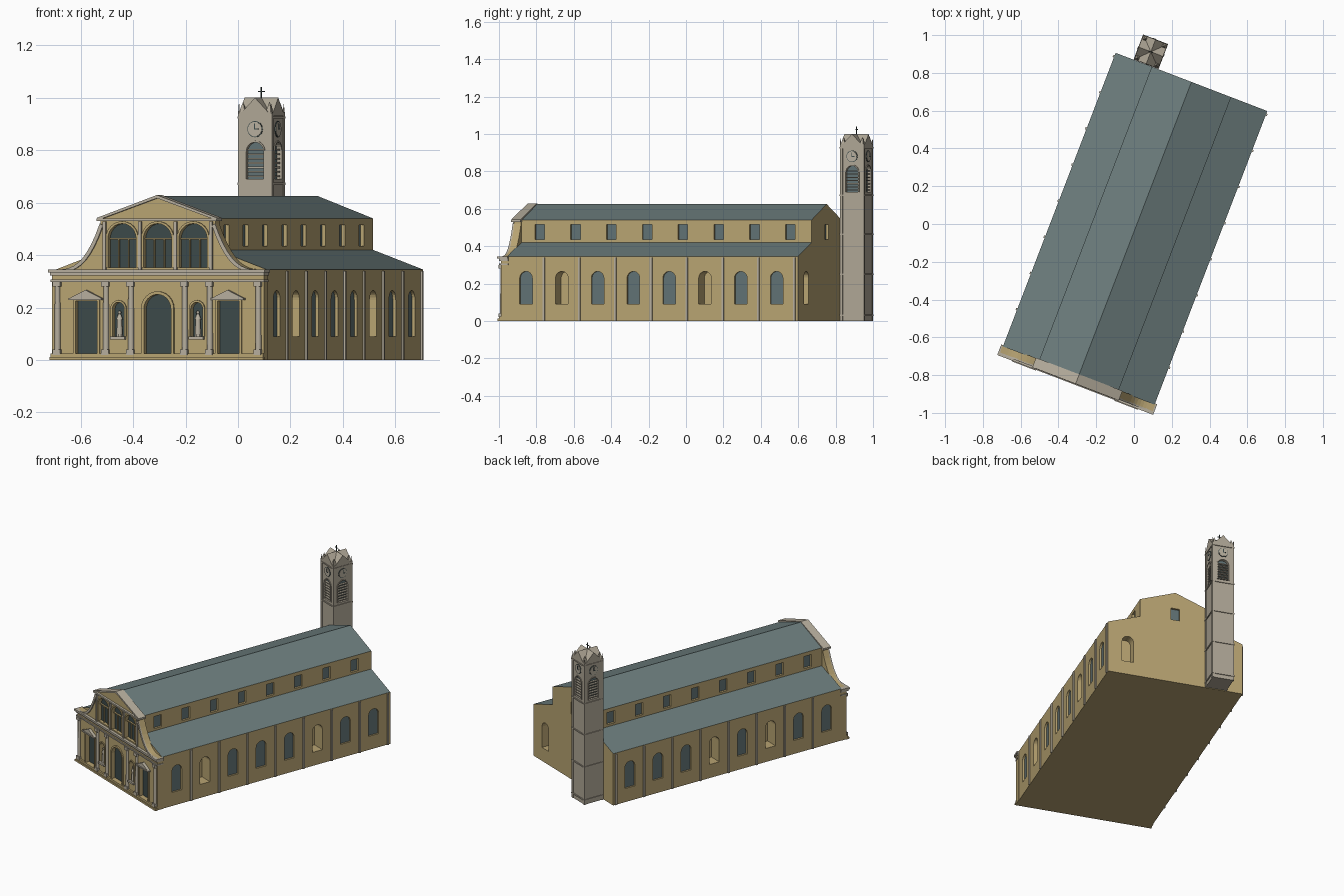
import bpy, bmesh
from math import pi, sin, cos, radians
from mathutils import Matrix

cube = bpy.data.objects.get("Cube")
if cube:
    bpy.data.objects.remove(cube, do_unlink=True)


def material(name, *rgb):
    m = bpy.data.materials.new(name)
    m.use_nodes = True
    m.diffuse_color = (*rgb, 1)
    m.node_tree.nodes["Principled BSDF"].inputs["Base Color"].default_value = (*rgb, 1)
    return m


WALL = material("tan wall", .48, .37, .17)
ROOF = material("slate roof", .15, .205, .205)
GLASS = material("window glass", .12, .17, .175)
DARK = material("dark glass", .045, .068, .068)
STONE = material("tower stone", .43, .385, .305)
TRIM = material("pale trim", .47, .425, .34)

# Building frame: x across the front, y into the building
BUILDING = Matrix.Translation((-.305, -.835, 0)) @ Matrix.Rotation(radians(-21), 4, 'Z')
HALF, NAVE, LENGTH = .43, .225, 1.70
EAVE, LEAN, TOP, RIDGE = .345, .42, .54, .625


def frame(x, y, turn):
    return Matrix.Translation((x, y, 0)) @ Matrix.Rotation(radians(turn), 4, 'Z')


FRONT = frame(0, 0, 0)


def prism(bm, pts, d0, d1, f=FRONT):
    """Profile in the wall plane, pushed from depth d0 to d1 into the wall."""
    a = [bm.verts.new(f @ Matrix.Translation((p[0], d0, p[1])).translation) for p in pts]
    b = [bm.verts.new(f @ Matrix.Translation((p[0], d1, p[1])).translation) for p in pts]
    bm.faces.new(a)
    bm.faces.new(b[::-1])
    for i in range(len(pts)):
        j = (i + 1) % len(pts)
        bm.faces.new((a[i], b[i], b[j], a[j]))


def cone(bm, x, y, z0, z1, r0, r1, n=12, turn=0.0):
    m = Matrix.Translation((x, y, (z0 + z1) / 2)) @ Matrix.Rotation(turn, 4, 'Z')
    bmesh.ops.create_cone(bm, cap_ends=True, segments=n, radius1=r0, radius2=r1,
                          depth=z1 - z0, matrix=m)


def rect(a, z0, z1, w):
    return [(a + w / 2, z0), (a + w / 2, z1), (a - w / 2, z1), (a - w / 2, z0)]


def arch(a, z0, z1, w, n=12):
    r = w / 2
    arc = [(a + r * cos(pi * i / n), z1 - r + r * sin(pi * i / n)) for i in range(n + 1)]
    return [(a + r, z0)] + arc + [(a - r, z0)]


def band(shape, a, z0, z1, w, t):
    return shape(a, z0, z1 + t, w + 2 * t) + shape(a, z0, z1, w)[::-1]


def finish(bm, name, mat, smooth=False):
    bmesh.ops.recalc_face_normals(bm, faces=bm.faces[:])
    me = bpy.data.meshes.new(name)
    bm.to_mesh(me)
    bm.free()
    me.materials.append(mat)
    ob = bpy.data.objects.new(name, me)
    bpy.context.collection.objects.link(ob)
    ob.matrix_world = BUILDING
    if smooth:
        bpy.ops.object.select_all(action='DESELECT')
        ob.select_set(True)
        bpy.context.view_layer.objects.active = ob
        bpy.ops.object.shade_smooth_by_angle(angle=radians(40))
    return ob


def carve(ob, cutter_bm, mat):
    cutter = finish(cutter_bm, "cutter", mat)
    cutter.hide_render = True
    mod = ob.modifiers.new("openings", 'BOOLEAN')
    mod.object, mod.operation, mod.solver = cutter, 'DIFFERENCE', 'EXACT'
    bpy.context.view_layer.update()
    me = bpy.data.meshes.new_from_object(ob.evaluated_get(bpy.context.evaluated_depsgraph_get()))
    ob.modifiers.clear()
    ob.data = me
    me.materials.clear()
    me.materials.append(mat)
    bpy.data.objects.remove(cutter, do_unlink=True)


def opening(cut, panes, pts, depth, f=FRONT):
    prism(cut, pts, -.02, depth + .004, f)
    if panes is not None:
        prism(panes, pts, depth, depth + .006, f)


# Nave and aisles with recessed windows
body, cut, panes, pipes = (bmesh.new() for _ in range(4))
right = [(HALF, 0), (HALF, EAVE), (NAVE, LEAN), (NAVE, TOP)]
prism(body, right + [(0, RIDGE)] + [(-x, z) for x, z in right[::-1]], .035, LENGTH)
for side, blind in ((1, (1, 5)), (-1, (2, 4))):
    aisle, nave = frame(side * HALF, 0, 90 * side), frame(side * NAVE, 0, 90 * side)
    for i in range(8):
        a = side * (.143 + .205 * i)
        deep = i in blind
        opening(cut, None if deep else panes, arch(a, .09, .265, .072), .08 if deep else .012, aisle)
        opening(cut, panes, rect(a, .435, .515, .055), .014, nave)
        prism(pipes, rect(a + side * .1025, 0, .34, .012), -.007, .002, aisle)
back = frame(0, LENGTH, 180)
opening(cut, None, arch(-.304, .09, .265, .072), .05, back)
opening(cut, panes, rect(0, .435, .515, .055), .014, back)
church = finish(body, "nave_and_aisles", WALL)
carve(church, cut, WALL)
church.data.materials.append(ROOF)
for p in church.data.polygons:
    if .5 < p.normal.z < .99 and p.center.z > EAVE:
        p.material_index = 1
finish(panes, "side_windows", GLASS)
finish(pipes, "wall_strips", TRIM)

# Facade slab with sweeping shoulders and gable
slab, cut, glass, trim, surround = (bmesh.new() for _ in range(5))
sweep = [(.235 + .175 * t / 10, EAVE + .175 * (1 - t / 10) ** 2.7) for t in range(10, -1, -1)]
half = [(.433, 0), (.433, EAVE)] + sweep + [(.235, TOP)]
prism(slab, half + [(0, RIDGE + .002)] + [(-x, z) for x, z in half[::-1]], 0, .04)

# Doors, niches and upper windows
opening(cut, glass, arch(0, .025, .25, .11), .02)
prism(surround, band(arch, 0, .025, .25, .11, .012), -.007, .002)
for s in (-1, 1):
    opening(cut, glass, rect(s * .29, .025, .225, .088), .02)
    prism(surround, band(rect, s * .29, .025, .225, .088, .01), -.007, .002)
    opening(cut, glass, arch(s * .16, .09, .22, .048), .024)
    prism(surround, band(arch, s * .16, .09, .22, .048, .008), -.006, .002)
    prism(trim, rect(s * .16, .078, .09, .06), -.015, .002)
    prism(trim, [(s * .29 - .066, .235), (s * .29 + .066, .235), (s * .29, .267)], -.018, .002)
    prism(trim, rect(s * .29, .229, .237, .135), -.022, .002)
    # Sweep moulding and raking cornice
    prism(trim, [(s * x, z) for x, z in sweep] +
          [(s * (x - .012), z - .008) for x, z in sweep[::-1]], -.008, .002)
    prism(trim, [(0, RIDGE + .004), (s * .245, TOP + .002), (s * .245, TOP - .008),
                 (0, RIDGE - .008)], -.012, .042)
for a in (-.145, 0, .145):
    opening(cut, glass, arch(a, .353, .52, .115), .02)
    prism(surround, band(arch, a, .353, .52, .115, .009), -.006, .002)
    for off in (-.02, .02):
        prism(surround, rect(a + off, .353, .46, .004), .012, .021)
    prism(surround, rect(a, .459, .465, .115), .01, .021)
for a in (-.2175, -.0725, .0725, .2175):
    prism(trim, rect(a, EAVE, .528, .013), -.009, .002)
facade = finish(slab, "facade", WALL)
carve(facade, cut, WALL)
finish(glass, "facade_glazing", DARK)

# Cornices and steps
for z0, z1, w, out in ((.333, .345, .884, .018), (.322, .333, .874, .01),
                       (.298, .306, .872, .008), (.53, .54, .49, .014)):
    prism(trim, rect(0, z0, z1, w), -out, .042)
prism(surround, rect(0, 0, .012, .872), -.018, .002)
prism(surround, rect(0, .012, .025, .868), -.011, .002)
finish(trim, "facade_mouldings", TRIM)
finish(surround, "opening_surrounds", WALL)

# Columns
shafts, blocks = bmesh.new(), bmesh.new()
for a in (-.41, -.212, -.11, .11, .212, .41):
    cone(shafts, a, 0, .035, .285, .012, .0105)
    prism(blocks, rect(a, .02, .04, .03), -.015, .005)
    prism(blocks, rect(a, .28, .3, .03), -.015, .005)
finish(shafts, "columns", TRIM, True)
finish(blocks, "column_blocks", TRIM)

# Niche statues
figures = bmesh.new()
for a in (-.16, .16):
    cone(figures, a, .008, .088, .1, .014, .012, 8)
    cone(figures, a, .008, .1, .155, .012, .009)
    cone(figures, a, .008, .155, .175, .013, .005)
    bmesh.ops.create_uvsphere(figures, u_segments=10, v_segments=6, radius=.007,
                              matrix=Matrix.Translation((a, .008, .181)))
finish(figures, "niche_statues", TRIM, True)

# Bell tower
TX, TY, R = -.258, 1.772, .066
shaft, cut, glass, stone, pale, hands = (bmesh.new() for _ in range(6))
prism(shaft, rect(TX, 0, .935, 2 * R), TY - R, TY + R)
for turn in range(0, 360, 90):
    f = frame(TX, TY, turn) @ Matrix.Translation((0, -R, 0))
    opening(cut, glass, arch(0, .69, .83, .07), .016, f)
    prism(stone, band(arch, 0, .69, .83, .07, .006), -.004, .002, f)
    for i in range(7):
        prism(stone, rect(0, .697 + .017 * i, .703 + .017 * i, .066), .002, .017, f)
    # Clock with rim and hands
    ring = [[(r * cos(pi * i / 12), .88 + r * sin(pi * i / 12)) for i in range(24)] for r in (.031, .028)]
    prism(hands, ring[0], -.003, .001, f)
    prism(pale, ring[1], -.005, .001, f)
    prism(hands, rect(0, .878, .902, .004), -.007, -.004, f)
    prism(hands, rect(.007, .878, .882, .016), -.007, -.004, f)
    # Corner pier, pinnacle and gable
    prism(stone, rect(R - .005, 0, .945, .016), -.003, .013, f)
    corner = f @ Matrix.Translation((.054, R - .054, 0))
    x, y = corner.translation[:2]
    cone(stone, x, y, .935, .985, .021, 0, 4, pi / 4)
    tip = f @ Matrix.Translation((R, 0, 0))
    cone(stone, tip.translation.x, tip.translation.y, .94, .975, .004, .001, 4)
    prism(stone, [(-.068, .93), (.068, .93), (0, 1.0)], -.003, R, f)
for z in (.03, .25, .465, .672, .925):
    prism(stone, rect(TX, z - .004, z + .004, 2 * R + .01), TY - R - .005, TY + R + .005)
tower = finish(shaft, "bell_tower", STONE)
carve(tower, cut, STONE)
finish(glass, "belfry_openings", GLASS)
finish(stone, "tower_stonework", STONE)
finish(pale, "clock_faces", TRIM)
finish(hands, "clock_rims_and_hands", DARK)

# Roof cross
cross = bmesh.new()
prism(cross, rect(TX, .99, 1.04, .004), TY - .002, TY + .002)
prism(cross, rect(TX, 1.022, 1.026, .026), TY - .002, TY + .002)
finish(cross, "tower_cross", DARK)
